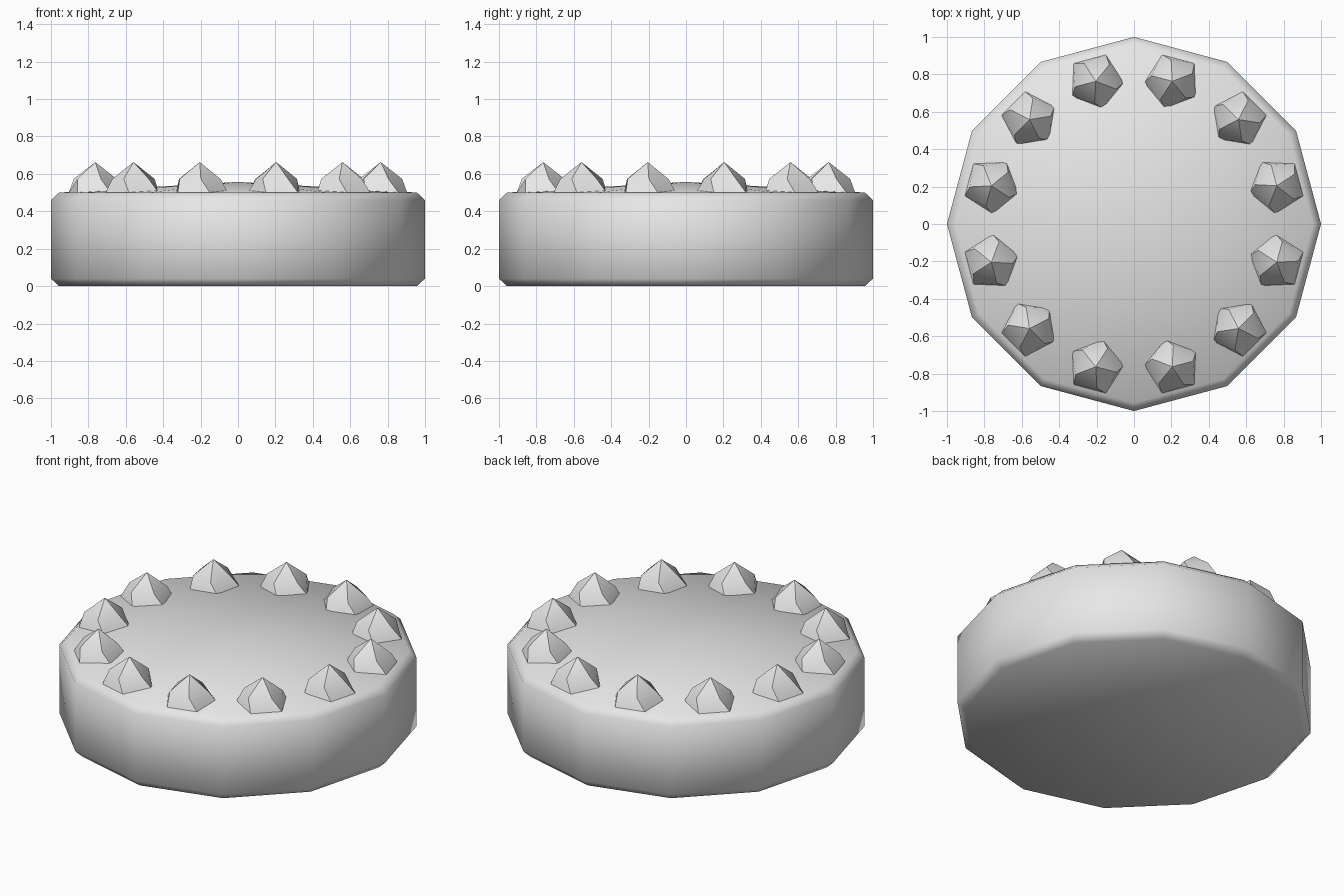
import bpy
import bmesh
from math import sin, cos, pi, radians
from mathutils import Vector

if "Cube" in bpy.data.objects:
    bpy.data.objects.remove(bpy.data.objects["Cube"], do_unlink=True)


def make_material(name, colour):
    mat = bpy.data.materials.new(name)
    mat.use_nodes = True
    mat.diffuse_color = colour
    mat.node_tree.nodes["Principled BSDF"].inputs["Base Color"].default_value = colour
    return mat


def lathe_mesh(name, sides, profile, apex, mat):
    """Stack rings of (radius, height, twist in degrees) and close to an apex."""
    bm = bmesh.new()
    rings = []
    for radius, z, twist in profile:
        angles = [2 * pi * i / sides + radians(twist) for i in range(sides)]
        rings.append([bm.verts.new((radius * cos(a), radius * sin(a), z)) for a in angles])
    top = bm.verts.new((0, 0, apex))
    bm.faces.new(rings[0][::-1])
    for i in range(sides):
        j = (i + 1) % sides
        for low, high in zip(rings, rings[1:]):
            bm.faces.new((low[i], low[j], high[j], high[i]))
        bm.faces.new((rings[-1][i], rings[-1][j], top))
    bmesh.ops.recalc_face_normals(bm, faces=bm.faces)
    mesh = bpy.data.meshes.new(name)
    bm.to_mesh(mesh)
    bm.free()
    mesh.materials.append(mat)
    return mesh


def add_object(name, mesh, location=(0, 0, 0), turn=0):
    obj = bpy.data.objects.new(name, mesh)
    bpy.context.collection.objects.link(obj)
    obj.location = location
    obj.rotation_euler.z = turn
    return obj


def select_only(obj):
    bpy.ops.object.select_all(action='DESELECT')
    obj.select_set(True)
    bpy.context.view_layer.objects.active = obj


grey = make_material("plain_grey", (0.8, 0.8, 0.8, 1))

# Cake body: chamfered drum with a very shallow peaked top
body_profile = [(0.957, 0, 0), (1, 0.04, 0), (1, 0.46, 0), (0.957, 0.5, 0)]
body = add_object("cake_body", lathe_mesh("cake_body", 12, body_profile, 0.557, grey))
select_only(body)
bpy.ops.object.shade_smooth()

# Cream dollops: twisted five-sided peaks, one corner pointing to the centre
dollop_profile = [(0.152, 0, 0), (0.115, 0.075, -18)]
dollop_mesh = lathe_mesh("cream_dollop", 5, dollop_profile, 0.165, grey)
for k in range(12):
    angle = radians(15 + 30 * k)
    spot = Vector((0.79 * cos(angle), 0.79 * sin(angle), 0.498))
    dollop = add_object(f"cream_dollop_{k + 1}", dollop_mesh, spot, angle + pi)
    if k == 0:
        select_only(dollop)
        bpy.ops.object.shade_smooth_by_angle(angle=radians(30))
